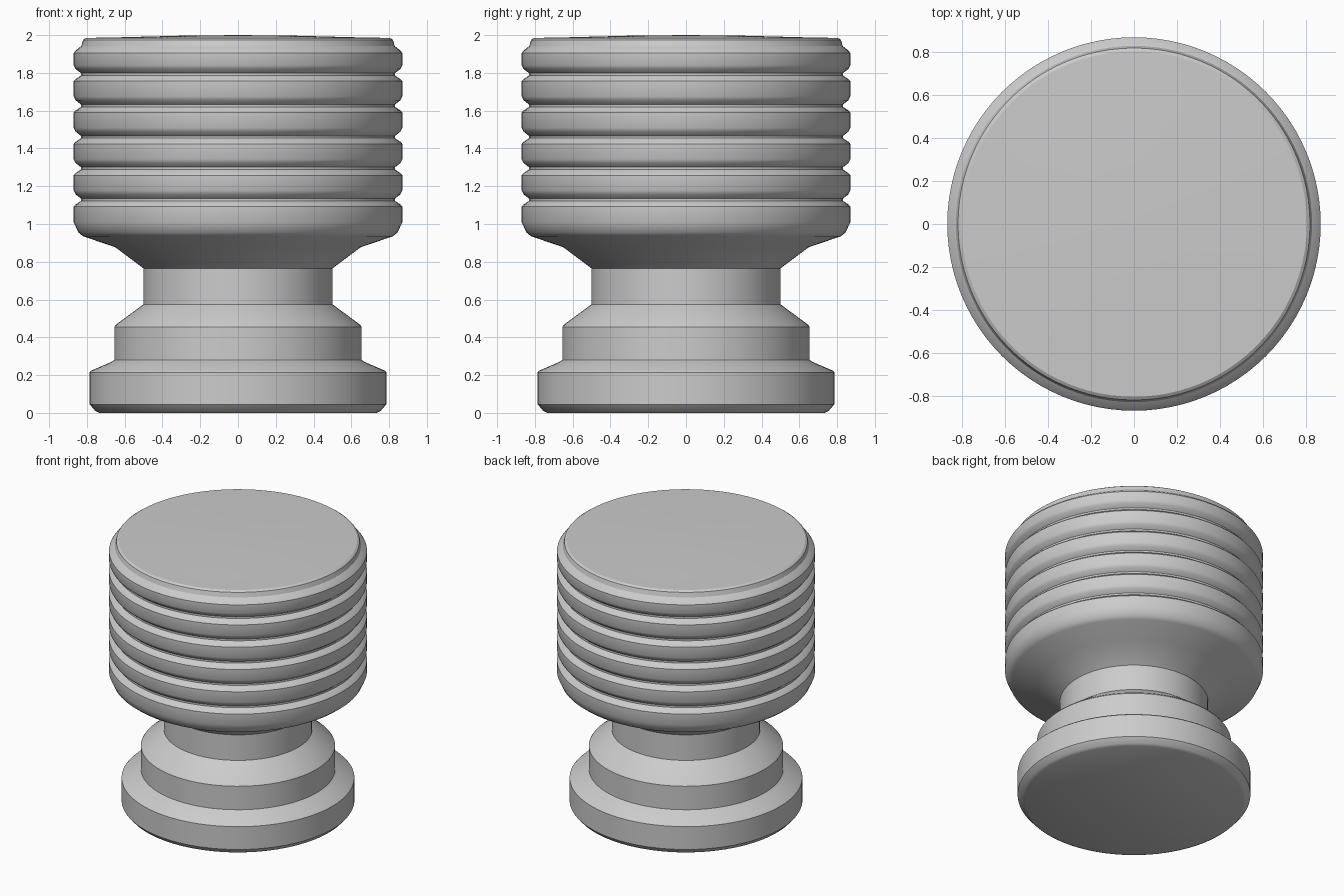
import bpy, bmesh, math

cube = bpy.data.objects.get("Cube")
if cube:
    bpy.data.objects.remove(cube, do_unlink=True)

SIDES = 96

grey = bpy.data.materials.new("plain_grey")
grey.use_nodes = True
colour = (0.6, 0.6, 0.6, 1)
grey.diffuse_color = colour
grey.node_tree.nodes["Principled BSDF"].inputs["Base Color"].default_value = colour

# Foot, stepped collar and neck, as radius and height
profile = [(0, 0), (0.735, 0), (0.755, 0.01), (0.785, 0.045), (0.785, 0.215),
           (0.775, 0.225), (0.67, 0.27), (0.655, 0.28), (0.655, 0.455),
           (0.645, 0.468), (0.5, 0.575), (0.5, 0.765)]

# Flared underside of the head
profile += [(0.65, 0.877), (0.82, 0.935), (0.845, 0.955), (0.87, 1.01)]

# Evenly spaced grip grooves
for i in range(5):
    z = 1.127 + 0.166 * i
    profile += [(0.87, z - 0.035), (0.862, z - 0.025), (0.832, z - 0.005),
                (0.832, z + 0.008), (0.86, z + 0.03), (0.87, z + 0.05)]

# Rounded rim and shallow domed cap
profile += [(0.87, 1.905), (0.86, 1.918), (0.83, 1.942), (0.82, 1.975),
            (0.805, 1.985), (0.6, 1.989), (0.3, 1.997), (0, 2)]

# Lathe the profile into a closed solid
bm = bmesh.new()
verts = [bm.verts.new((r, 0, z)) for r, z in profile]
edges = [bm.edges.new(pair) for pair in zip(verts, verts[1:])]
bmesh.ops.spin(bm, geom=verts + edges, cent=(0, 0, 0), axis=(0, 0, 1),
               angle=math.tau, steps=SIDES, use_merge=True)
bmesh.ops.remove_doubles(bm, verts=bm.verts, dist=0.0005)
bmesh.ops.recalc_face_normals(bm, faces=bm.faces)
mesh = bpy.data.meshes.new("knob")
bm.to_mesh(mesh)
bm.free()
mesh.materials.append(grey)
knob = bpy.data.objects.new("knob", mesh)
bpy.context.collection.objects.link(knob)

# Smooth around the knob while keeping the steps crisp
bpy.ops.object.select_all(action="DESELECT")
knob.select_set(True)
bpy.context.view_layer.objects.active = knob
bpy.ops.object.shade_smooth_by_angle(angle=math.radians(30))
